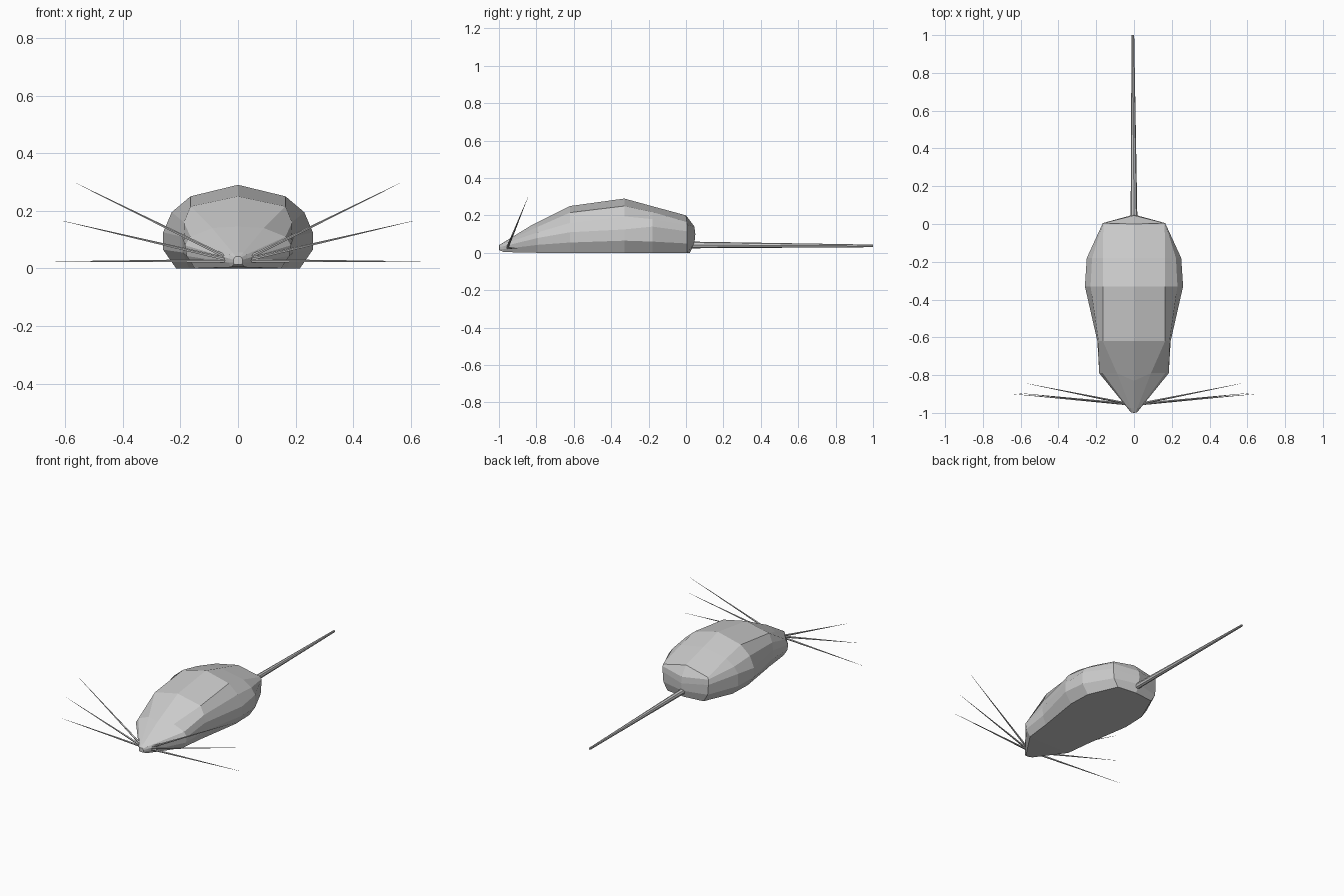
import bpy, bmesh
from mathutils import Vector

if "Cube" in bpy.data.objects:
    bpy.data.objects.remove(bpy.data.objects["Cube"])


def make_object(name, bm):
    mesh = bpy.data.meshes.new(name)
    bmesh.ops.recalc_face_normals(bm, faces=bm.faces)
    bm.to_mesh(mesh)
    bm.free()
    obj = bpy.data.objects.new(name, mesh)
    bpy.context.collection.objects.link(obj)
    return obj


def mirror_x(obj):
    mod = obj.modifiers.new("mirror", "MIRROR")
    mod.use_clip = True
    mod.merge_threshold = 0.0005


def tapered_rod(bm, start, end, r1, r2, sides):
    a, b = Vector(start), Vector(end)
    rot = (b - a).to_track_quat('Z', 'Y').to_matrix().to_4x4()
    rot.translation = (a + b) / 2
    bmesh.ops.create_cone(bm, cap_ends=True, segments=sides, radius1=r1,
                          radius2=r2, depth=(b - a).length, matrix=rot)


# Body: half sections from belly edge up to spine, as (y, [(x, z) ...], y of spine)
sections = [
    (-0.998, [(.013, .014), (.016, .02), (.016, .03), (.012, .038), (.008, .041)], (-0.998, .042)),
    (-0.975, [(.025, .004), (.032, .02), (.034, .035), (.03, .048), (.018, .054)], (-0.975, .056)),
    (-0.79, [(.15, 0), (.178, .043), (.184, .08), (.165, .11), (.09, .14)], (-0.83, .145)),
    (-0.62, [(.17, 0), (.192, .055), (.194, .11), (.188, .16), (.165, .215)], (-0.62, .25)),
    (-0.33, [(.215, 0), (.26, .065), (.26, .125), (.23, .195), (.165, .25)], (-0.33, .29)),
    (-0.18, [(.21, 0), (.25, .06), (.25, .14), (.222, .18), (.165, .218)], (-0.18, .249)),
    (0.005, [(.13, 0), (.16, .05), (.165, .115), (.165, .15), (.162, .164)], (0.0, .2)),
]
bm = bmesh.new()
rings = []
for y, pts, spine in sections:
    ring = [(0, y, pts[0][1])] + [(x, y, z) for x, z in pts] + [(0, *spine)]
    rings.append([bm.verts.new(p) for p in ring])
# Rump and nose close on the centre line
rump = [(0.02, 0), (0.02, 0), (.045, .05), (.05, .1), (.045, .14), (0.0, .2), (0.0, .2)]
rings.append([bm.verts.new((0, y, z)) for y, z in rump])
rings.insert(0, [bm.verts.new((0, v.co.y - .002, v.co.z)) for v in rings[0]])
for r1, r2 in zip(rings, rings[1:]):
    for i in range(len(r1) - 1):
        bm.faces.new((r1[i], r2[i], r2[i + 1], r1[i + 1]))
bmesh.ops.remove_doubles(bm, verts=bm.verts, dist=0.0004)
mirror_x(make_object("body", bm))

# Tail
bm = bmesh.new()
tapered_rod(bm, (0, 0.02, .042), (-.006, 1.0, .037), .018, .007, 8)
make_object("tail", bm)

# Whiskers, three per side
bm = bmesh.new()
for tip in [(.645, -.9, .024), (.61, -.895, .165), (.565, -.845, .297)]:
    tapered_rod(bm, (.015, -.955, .026), tip, .007, .0005, 5)
mirror_x(make_object("whiskers", bm))
